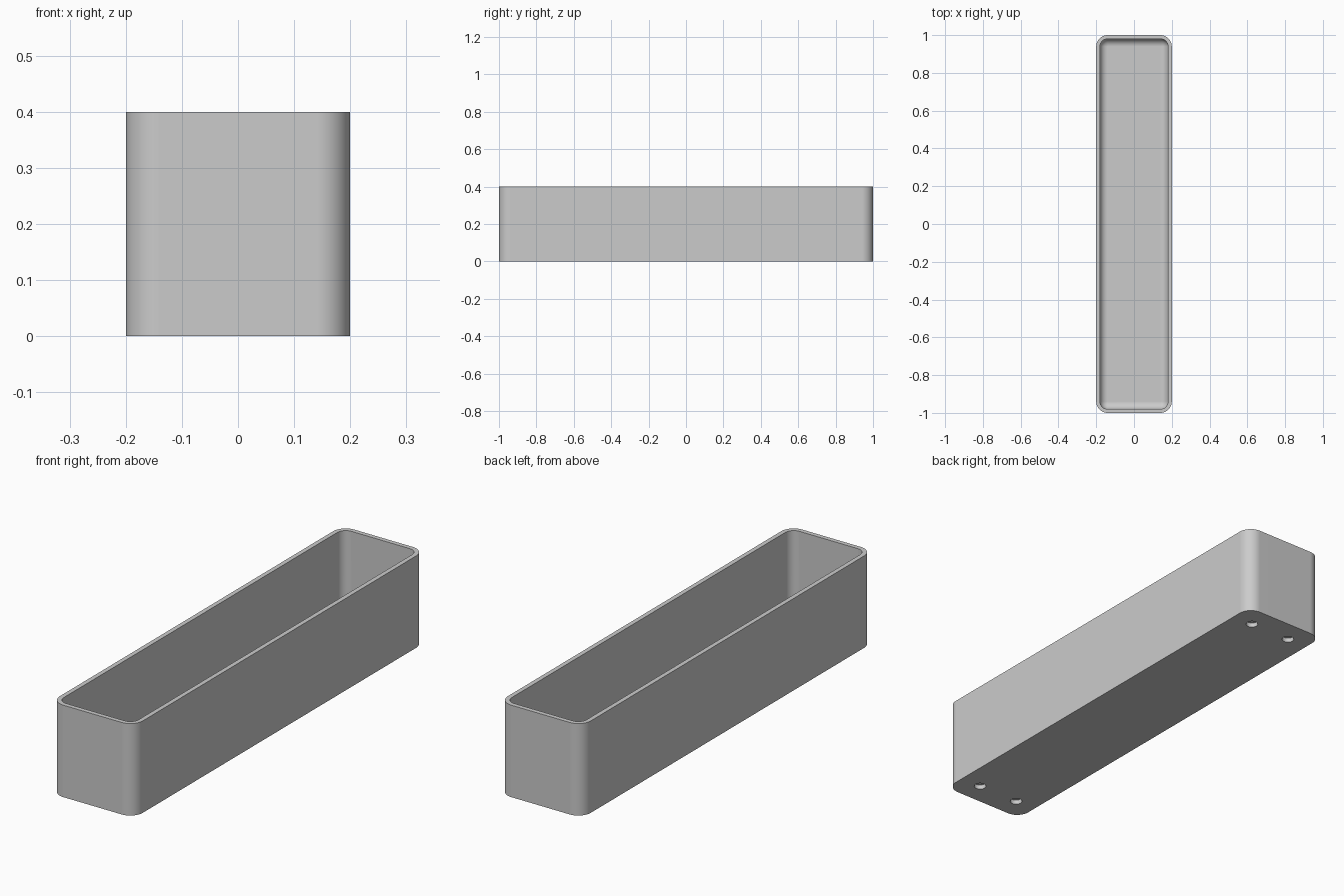
import bpy, bmesh, math

if "Cube" in bpy.data.objects:
    bpy.data.objects.remove(bpy.data.objects["Cube"], do_unlink=True)

HALF_X, HALF_Y, HEIGHT = 0.2, 1.0, 0.4
CORNER, WALL, FLOOR = 0.06, 0.02, 0.04
FILLET = CORNER - WALL
STEPS = 10

grey = bpy.data.materials.new("plain grey")
grey.use_nodes = True
colour = (0.6, 0.6, 0.6, 1)
grey.diffuse_color = colour
grey.node_tree.nodes["Principled BSDF"].inputs["Base Color"].default_value = colour


def make_object(name, bm):
    bmesh.ops.remove_doubles(bm, verts=bm.verts, dist=1e-5)
    bmesh.ops.recalc_face_normals(bm, faces=bm.faces)
    mesh = bpy.data.meshes.new(name)
    bm.to_mesh(mesh)
    bm.free()
    mesh.materials.append(grey)
    obj = bpy.data.objects.new(name, mesh)
    bpy.context.collection.objects.link(obj)
    return obj


def rounded_ring(bm, inset, z):
    """Rounded rectangle, inset from the outer wall."""
    r = max(CORNER - inset, 0)
    cx, cy = HALF_X - CORNER, HALF_Y - CORNER
    ring = []
    for q, (sx, sy) in enumerate([(1, 1), (-1, 1), (-1, -1), (1, -1)]):
        for i in range(STEPS + 1):
            a = math.pi / 2 * (q + i / STEPS)
            ring.append(bm.verts.new((sx * cx + r * math.cos(a),
                                      sy * cy + r * math.sin(a), z)))
    return ring


# Trough: outer wall, rim, inner wall and filleted floor as one skin
bm = bmesh.new()
levels = [(0, 0), (0, HEIGHT), (WALL, HEIGHT)]
for i in range(STEPS + 1):
    a = math.pi / 2 * i / STEPS
    levels.append((WALL + FILLET * (1 - math.cos(a)),
                   FLOOR + FILLET * (1 - math.sin(a))))
rings = [rounded_ring(bm, *level) for level in levels]
for low, high in zip(rings, rings[1:]):
    n = len(low)
    for i in range(n):
        j = (i + 1) % n
        bm.faces.new((low[i], low[j], high[j], high[i]))
bm.faces.new(rings[0])
bm.faces.new(rings[-1])
trough = make_object("trough", bm)

# Four shallow round sockets in the underside
bm = bmesh.new()
HOLE_RADIUS, HOLE_DEPTH = 0.025, 0.02
for sx in (-1, 1):
    for sy in (-1, 1):
        new = bmesh.ops.create_cone(bm, cap_ends=True, segments=32,
                                    radius1=HOLE_RADIUS, radius2=HOLE_RADIUS,
                                    depth=2 * HOLE_DEPTH)
        bmesh.ops.translate(bm, verts=new["verts"], vec=(sx * 0.1, sy * 0.9, 0))
cutter = make_object("socket_cutter", bm)
cutter.hide_render = True

cut = trough.modifiers.new("sockets", 'BOOLEAN')
cut.operation = 'DIFFERENCE'
cut.solver = 'EXACT'
cut.object = cutter
bpy.ops.object.select_all(action='DESELECT')
bpy.context.view_layer.objects.active = trough
trough.select_set(True)
bpy.ops.object.modifier_apply(modifier=cut.name)
bpy.data.objects.remove(cutter, do_unlink=True)

# Smooth corners and fillets, crisp rim and base
bpy.ops.object.shade_smooth_by_angle(angle=math.radians(30))
weighted = trough.modifiers.new("flat_walls", 'WEIGHTED_NORMAL')
weighted.keep_sharp = True
